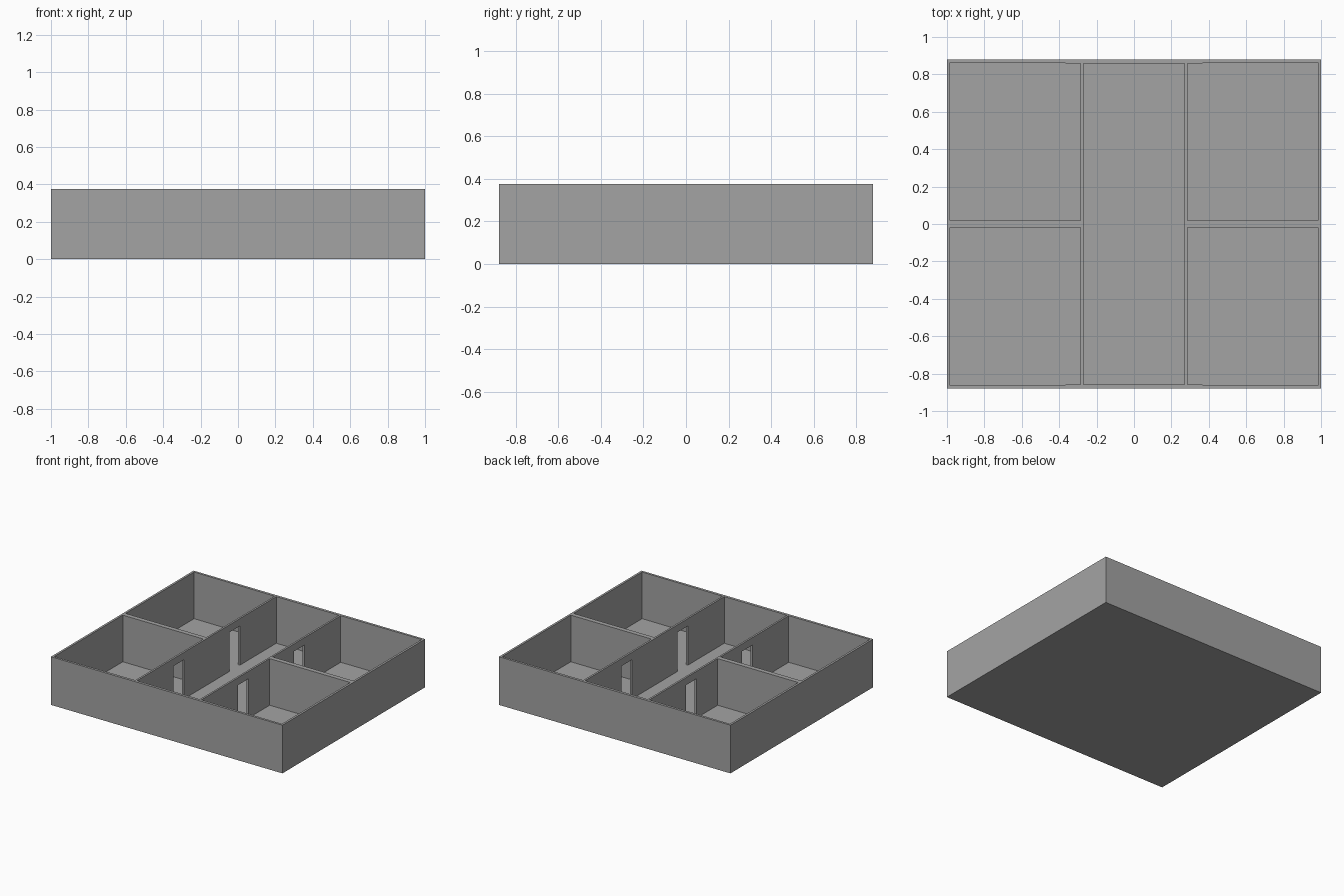
import bpy
import bmesh

cube = bpy.data.objects.get("Cube")
if cube:
    bpy.data.objects.remove(cube, do_unlink=True)

GREY = (0.37, 0.37, 0.37, 1)
mat = bpy.data.materials.new("plaster grey")
mat.use_nodes = True
mat.diffuse_color = GREY
mat.node_tree.nodes["Principled BSDF"].inputs["Base Color"].default_value = GREY

HX, HY, TOP, FLOOR = 1.0, 0.88, 0.376, 0.012   # outer half sizes, heights
IX, IY = 0.983, 0.863                          # inner corners
HALL_IN, HALL_OUT, HALL_Y = 0.271, 0.286, 0.859
CROSS = 0.018                                  # half thickness of cross walls
DOOR_NEAR, DOOR_FAR, DOOR_TOP = 0.28, 0.41, 0.318


def prism(name, outline, low, high, axis="z"):
    """Extrude a closed outline: (x, y) along z, or (y, z) along x."""
    def place(p, d):
        return (p[0], p[1], d) if axis == "z" else (d, p[0], p[1])
    bm = bmesh.new()
    face = bm.faces.new([bm.verts.new(place(p, low)) for p in outline])
    ext = bmesh.ops.extrude_face_region(bm, geom=[face])
    moved = [v for v in ext["geom"] if isinstance(v, bmesh.types.BMVert)]
    step = high - low
    bmesh.ops.translate(bm, verts=moved,
                        vec=(0, 0, step) if axis == "z" else (step, 0, 0))
    bmesh.ops.recalc_face_normals(bm, faces=bm.faces)
    mesh = bpy.data.meshes.new(name)
    bm.to_mesh(mesh)
    bm.free()
    mesh.materials.append(mat)
    obj = bpy.data.objects.new(name, mesh)
    bpy.context.collection.objects.link(obj)
    return obj


# Floor slab, fitted inside the outer walls
back_edge = [(-IX, IY), (-HALL_OUT, HALL_Y), (HALL_OUT, HALL_Y), (IX, IY)]
front_edge = [(-x, -y) for x, y in back_edge]
prism("floor", back_edge + front_edge, 0, FLOOR)

# Outer walls, mitred at the corners
for s, end, side in ((1, "back", "left"), (-1, "front", "right")):
    wall = [(-HX, HY)] + back_edge + [(HX, HY)]
    prism(end + "_outer_wall", [(s * x, s * y) for x, y in wall], 0, TOP)
    wall = [(HX, -HY), (HX, HY), (IX, IY), (IX, -IY)]
    prism(side + "_outer_wall", [(s * x, s * y) for x, y in wall], 0, TOP)

# Corridor walls with two doorways each, and the walls between the rooms
hall_profile = [(-HALL_Y, FLOOR)]
for a, b in ((-DOOR_FAR, -DOOR_NEAR), (DOOR_NEAR, DOOR_FAR)):
    hall_profile += [(a, FLOOR), (a, DOOR_TOP), (b, DOOR_TOP), (b, FLOOR)]
hall_profile += [(HALL_Y, FLOOR), (HALL_Y, TOP), (-HALL_Y, TOP)]
for s, side in ((1, "left"), (-1, "right")):
    prism(side + "_corridor_wall", hall_profile, s * HALL_IN, s * HALL_OUT, "x")
    cross = [(-CROSS, FLOOR), (CROSS, FLOOR), (CROSS, TOP), (-CROSS, TOP)]
    prism(side + "_room_divider", cross, s * HALL_OUT, s * IX, "x")
